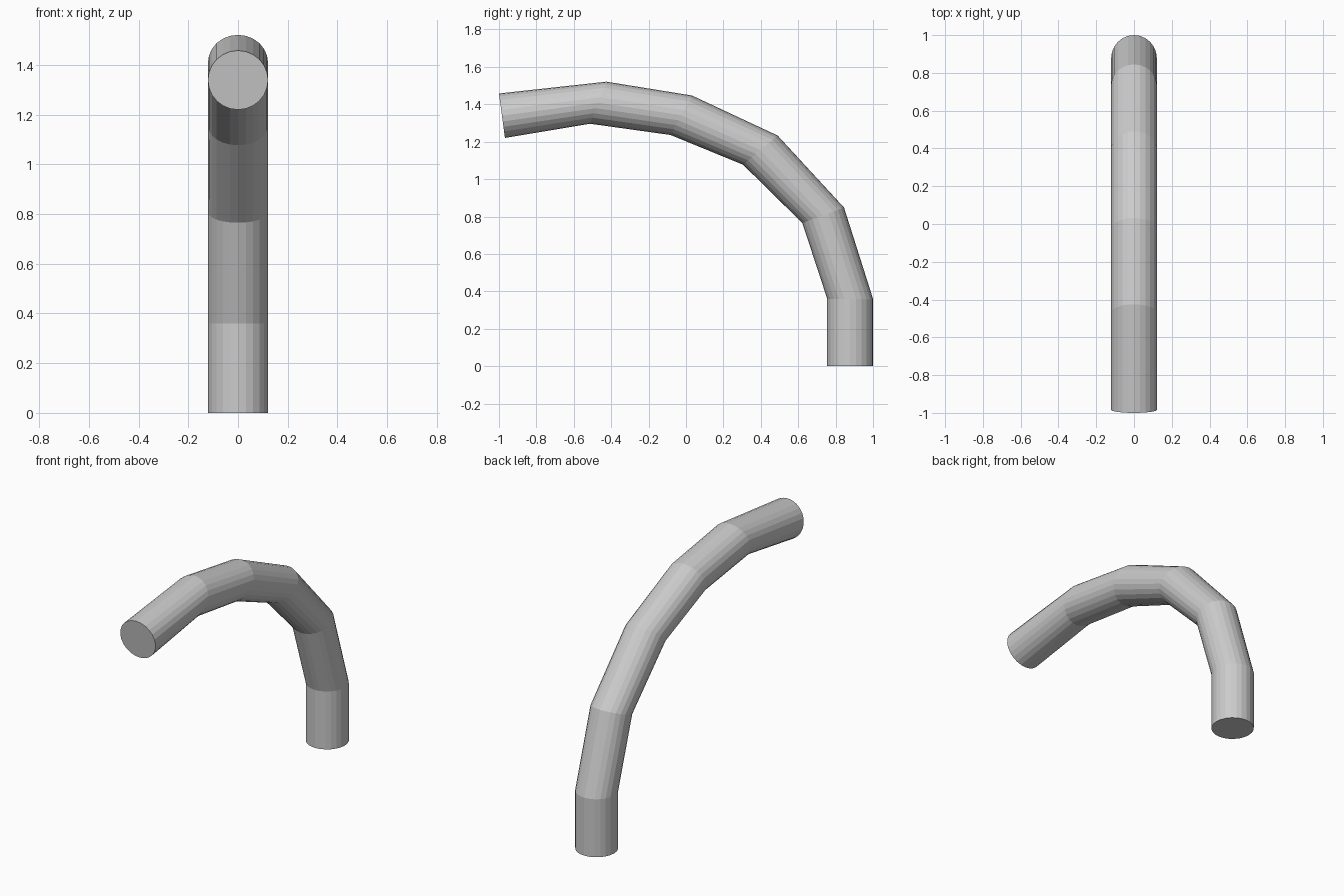
import bpy, bmesh
from math import sin, cos, tau
from mathutils import Vector

if "Cube" in bpy.data.objects:
    bpy.data.objects.remove(bpy.data.objects["Cube"])

SIDES = 24
RADIUS = 0.121

# Mitred joints of the bent pipe: (outer y, z), (inner y, z)
joints = [
    ((1.0, 0.0), (0.755, 0.0)),
    ((1.0, 0.36), (0.755, 0.36)),
    ((0.845, 0.848), (0.622, 0.765)),
    ((0.49, 1.233), (0.305, 1.077)),
    ((0.032, 1.447), (-0.083, 1.236)),
    ((-0.425, 1.521), (-0.513, 1.296)),
    ((-1.0, 1.458), (-0.968, 1.22)),
]

bm = bmesh.new()
rings = []
for outer, inner in joints:
    o, i = Vector((0, *outer)), Vector((0, *inner))
    mid, half = (o + i) / 2, (o - i) / 2
    rings.append([bm.verts.new(mid + half * cos(tau * k / SIDES)
                               + Vector((RADIUS * sin(tau * k / SIDES), 0, 0)))
                  for k in range(SIDES)])

# Pipe walls
for a, b in zip(rings, rings[1:]):
    for k in range(SIDES):
        n = (k + 1) % SIDES
        bm.faces.new((a[k], a[n], b[n], b[k]))

# End caps
bm.faces.new(rings[0])
bm.faces.new(rings[-1])
bmesh.ops.recalc_face_normals(bm, faces=bm.faces)

mesh = bpy.data.meshes.new("curved_pipe")
bm.to_mesh(mesh)
bm.free()
pipe = bpy.data.objects.new("curved_pipe", mesh)
bpy.context.collection.objects.link(pipe)
